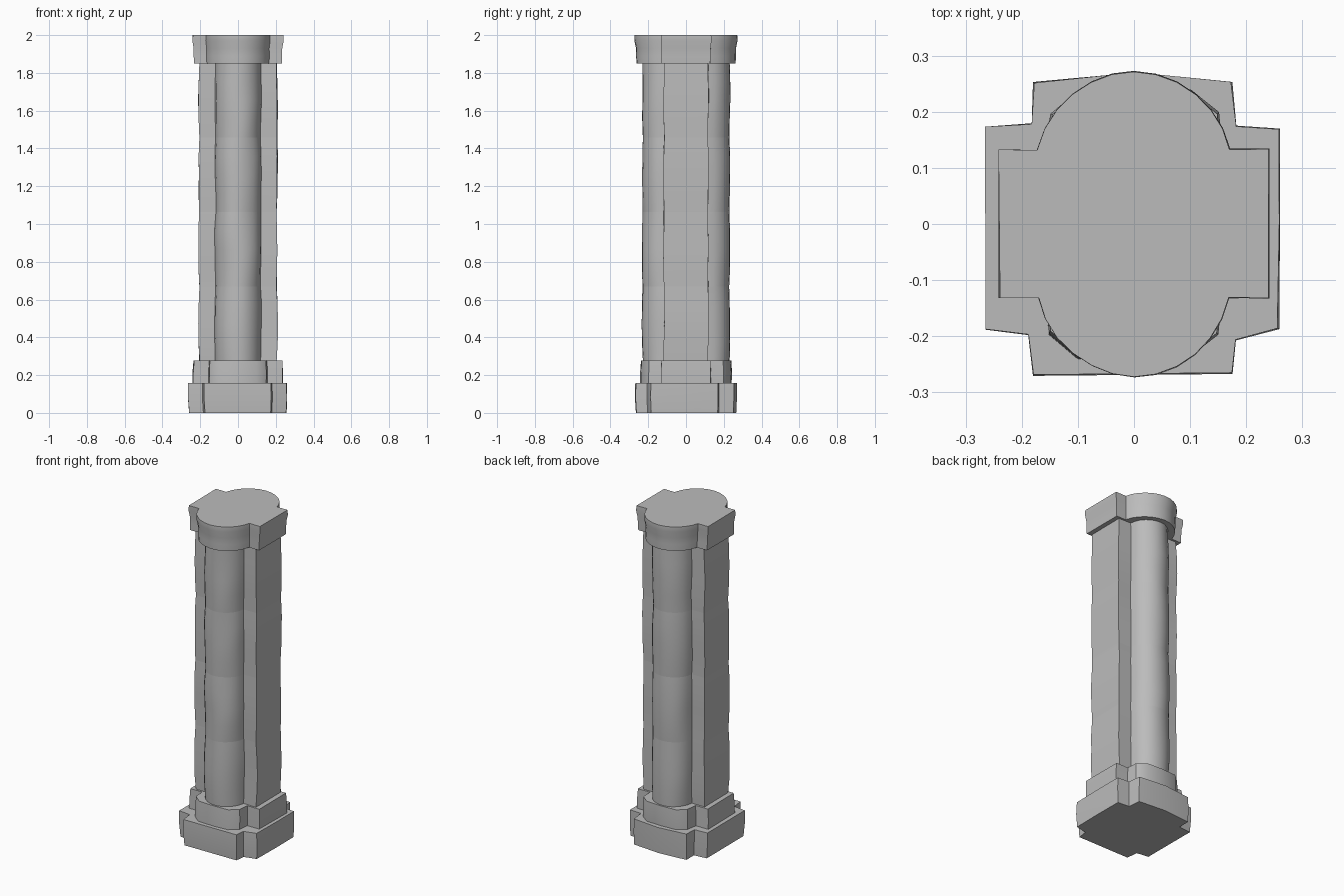
import bpy, bmesh, math
from mathutils import Vector, noise

cube = bpy.data.objects.get("Cube")
if cube:
    bpy.data.objects.remove(cube, do_unlink=True)

stone = bpy.data.materials.new("grey stone")
stone.use_nodes = True
stone.diffuse_color = (0.5, 0.5, 0.5, 1)
bsdf = stone.node_tree.nodes["Principled BSDF"]
bsdf.inputs["Base Color"].default_value = (0.5, 0.5, 0.5, 1)
bsdf.inputs["Roughness"].default_value = 0.9


def arc(half_width, y0, y1, steps=6):
    """Quarter outline points of a rounded lobe, ending on x = 0."""
    rise = y1 - y0
    r = (half_width ** 2 + rise ** 2) / (2 * rise)
    cy = y1 - r
    a0 = math.atan2(y0 - cy, half_width)
    angles = [a0 + (math.pi / 2 - a0) * i / steps for i in range(steps + 1)]
    return [(r * math.cos(a), cy + r * math.sin(a)) for a in angles]


def mirrored(quarter):
    """Mirror a quarter outline in both axes, counter-clockwise."""
    half = quarter + [(-x, y) for x, y in reversed(quarter[:-1])]
    return half + [(-x, -y) for x, y in half]


def block(name, outline, rings, bevel, wobble):
    """Loft an outline through (height, scale) rings, wear it and round its edges."""
    bm = bmesh.new()
    loops = []
    for z, s in rings:
        loop = []
        for x, y in outline:
            n = noise.noise_vector(Vector((x * 7, y * 7, z * 6 + 3))) * wobble
            loop.append(bm.verts.new((x * s + n.x, y * s + n.y, z)))
        loops.append(loop)
    count = len(outline)
    for low, high in zip(loops, loops[1:]):
        for i in range(count):
            j = (i + 1) % count
            bm.faces.new((low[i], low[j], high[j], high[i]))
    bm.faces.new(loops[0][::-1])
    bm.faces.new(loops[-1])
    sharp = [e for e in bm.edges if e.calc_face_angle(0) > 0.55]
    bmesh.ops.bevel(bm, geom=sharp, offset=bevel, segments=3, profile=0.5,
                    affect='EDGES', clamp_overlap=True)
    mesh = bpy.data.meshes.new(name)
    bm.to_mesh(mesh)
    bm.free()
    mesh.materials.append(stone)
    obj = bpy.data.objects.new(name, mesh)
    bpy.context.collection.objects.link(obj)
    bpy.ops.object.select_all(action='DESELECT')
    obj.select_set(True)
    bpy.context.view_layer.objects.active = obj
    bpy.ops.object.shade_smooth_by_angle(angle=math.radians(40))
    obj.modifiers.new("even shading", 'WEIGHTED_NORMAL').keep_sharp = True
    return obj


# Uneven cross-shaped foot
foot = [(0.26, 0), (0.258, 0.17), (0.182, 0.174), (0.175, 0.255), (0, 0.272),
        (-0.18, 0.255), (-0.183, 0.178), (-0.264, 0.172), (-0.264, -0.187),
        (-0.188, -0.197), (-0.18, -0.268), (0.175, -0.268), (0.183, -0.208),
        (0.258, -0.187)]
block("foot", foot, [(0, 0.985), (0.08, 1), (0.157, 0.995)], 0.016, 0.005)

# Chamfered cross step above the foot
step = mirrored([(0.238, 0.13), (0.156, 0.13), (0.15, 0.197), (0.1, 0.238), (0, 0.242)])
block("step", step, [(0.155, 1), (0.215, 1), (0.277, 0.985)], 0.012, 0.005)

# Four stacked shaft blocks with rounded front and back lobes
shaft = mirrored([(0.208, 0.118)] + arc(0.122, 0.118, 0.232))
height = 0.394
for i in range(4):
    z = 0.275 + i * height
    rings = [(z + height * k / 4, s) for k, s in enumerate((0.985, 1, 1.005, 1, 0.985))]
    block(f"shaft_block_{i + 1}", shaft, rings, 0.014, 0.006)

# Wide capital with a slightly hollow side
cap = mirrored([(0.241, 0.133)] + arc(0.172, 0.133, 0.271))
block("capital", cap, [(1.851, 0.965), (1.89, 0.97), (1.93, 0.97), (1.97, 1), (2, 0.995)],
      0.01, 0.004)
